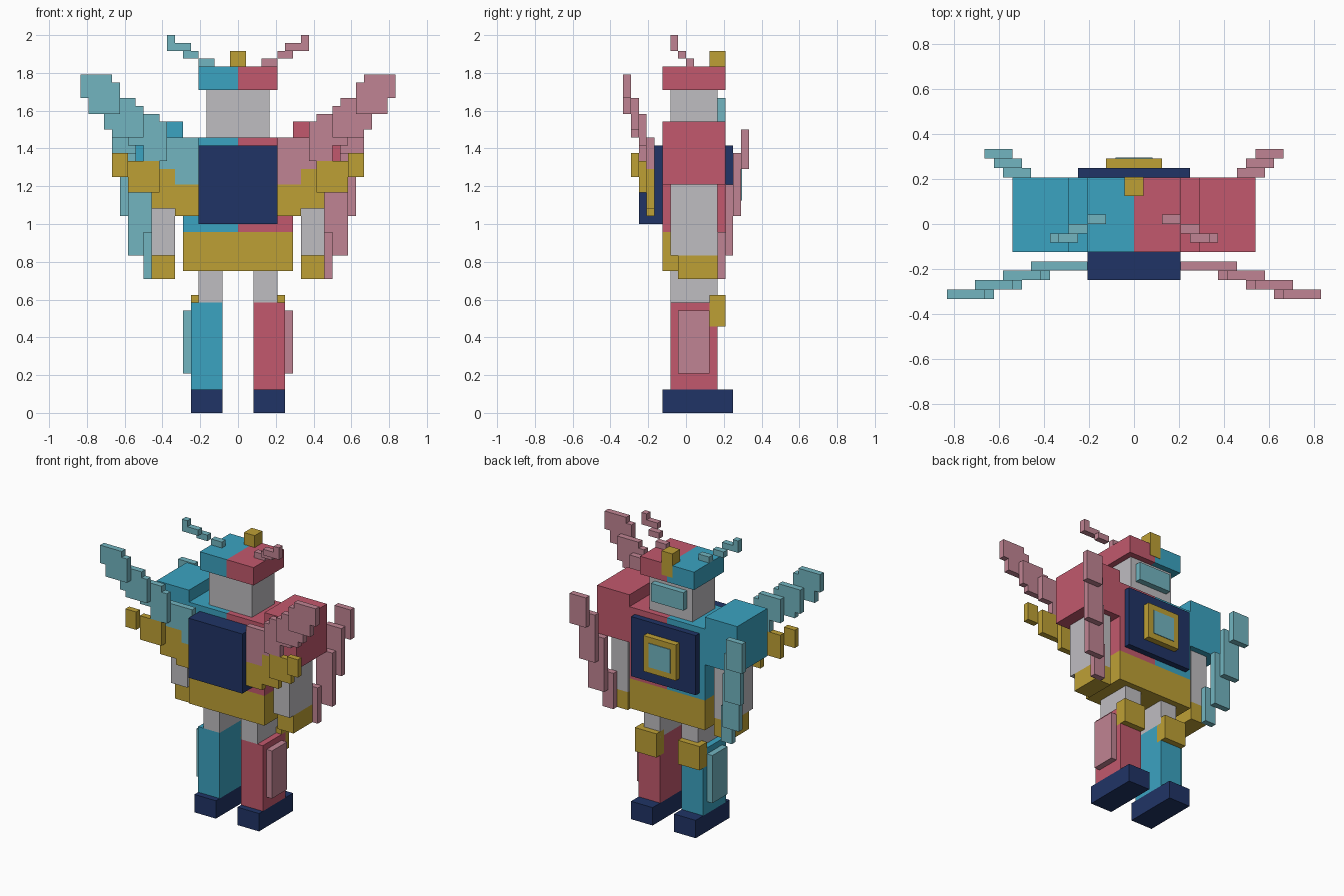
import bpy
import bmesh

cube = bpy.data.objects.get("Cube")
if cube:
    bpy.data.objects.remove(cube, do_unlink=True)

U = 1 / 24  # one block unit


def material(name, hex_code):
    def linear(v):
        return v / 12.92 if v <= 0.04045 else ((v + 0.055) / 1.055) ** 2.4
    rgb = [linear(c / 255) for c in bytes.fromhex(hex_code)]
    mat = bpy.data.materials.new(name)
    mat.use_nodes = True
    color = (*rgb, 1)
    mat.diffuse_color = color
    mat.node_tree.nodes["Principled BSDF"].inputs["Base Color"].default_value = color
    return mat


cyan = material("cyan", "3ba3c1")
teal = material("pale teal", "72b5c0")
red = material("rose red", "c2596d")
pink = material("dusty pink", "c08493")
gold = material("gold", "bea035")
grey = material("light grey", "bfbdc1")
navy = material("navy", "203466")


def blocks(name, mat, boxes):
    """One object made of boxes, each given as x, y and z ranges in units."""
    bm = bmesh.new()
    for box in boxes:
        verts = bmesh.ops.create_cube(bm, size=1)["verts"]
        for v in verts:
            for axis, (lo, hi) in enumerate(box):
                v.co[axis] = U * (lo if v.co[axis] < 0 else hi)
    bmesh.ops.recalc_face_normals(bm, faces=bm.faces)
    mesh = bpy.data.meshes.new(name)
    bm.to_mesh(mesh)
    bm.free()
    mesh.materials.append(mat)
    obj = bpy.data.objects.new(name, mesh)
    bpy.context.collection.objects.link(obj)
    return obj


def block(name, mat, x, y, z):
    return blocks(name, mat, [(x, y, z)])


def mirrored(x, side):
    return (x[0], x[1]) if side > 0 else (-x[1], -x[0])


def layered(name, mat, side, steps):
    """Stepped wing: each step is x range, z range and the rear of a one-unit layer."""
    blocks(name, mat, [(mirrored((a, b), side), (y, y + 1), (c, d))
                       for a, b, c, d, y in steps])


# Stepped shapes shared by both sides
WING = [(16, 20, 40, 43, -8), (15, 19, 38, 42, -8),
        (13, 17, 36, 40, -7), (12, 16, 35, 39, -7),
        (10, 14, 34, 38, -6), (9, 12, 32, 37, -6),
        (7, 11, 31, 35, -5), (5, 8, 29, 35, -5)]
LOWER_WING = [(14, 16, 30, 33, -7), (10, 14, 28, 32, -6),
              (7, 11, 26, 31, -5), (5, 8, 25, 29, -5)]
FIN = [(13, 16, 31, 36, 7), (12, 15, 25, 33, 6),
       (11, 14, 20, 29, 5), (10, 12, 17, 23, 4)]
ANTENNA = [(8, 9, 46, 48, -2), (6, 8, 46, 47, -2),
           (5, 7, 45, 46, -1), (3, 5, 44, 45, 0)]

# Central parts
block("hips", gold, (-7, 7), (-3, 5), (18, 23))
block("head", grey, (-4, 4), (-2, 4), (35, 41))
block("visor", teal, (-3, 3), (4, 5), (37, 40))
block("crest", gold, (-1, 1), (3, 5.05), (42, 46))
block("backpack", navy, (-5, 5), (-6, -3), (24, 34))
block("chest_plate", navy, (-6, 6), (5, 6), (24, 34))
block("chest_emblem", gold, (-3, 3), (6, 7), (26, 32))
block("emblem_window", teal, (-2, 2), (7, 7.1), (27, 31))

# Two-coloured body, limbs and wings
for label, side, strong, pale in (("left", 1, red, pink), ("right", -1, cyan, teal)):
    def part(name, mat, x, y, z):
        block(label + "_" + name, mat, mirrored(x, side), y, z)

    part("torso", strong, (0, 7), (-3, 5), (23, 35))
    part("helmet", strong, (0, 5), (-3, 5), (41, 44))
    part("shoulder", strong, (7, 13), (-3, 5), (29, 37))
    part("forearm", grey, (8, 11), (-2, 4), (20, 29))
    part("hand", gold, (8, 11), (-1, 4), (17, 20))
    part("thigh", grey, (2, 5), (-2, 4), (14, 18))
    part("knee", gold, (2, 6), (3, 5), (11, 15))
    part("shin", strong, (2, 6), (-2, 4), (3, 14))
    part("shin_plate", pale, (6, 7), (-1, 3), (5, 13))
    part("foot", navy, (2, 6), (-3, 6), (0, 3))

    layered(label + "_wing", pale, side, WING)
    layered(label + "_lower_wing", gold, side, LOWER_WING)
    layered(label + "_arm_fin", pale, side, FIN)
    layered(label + "_antenna", pale, side, ANTENNA)
